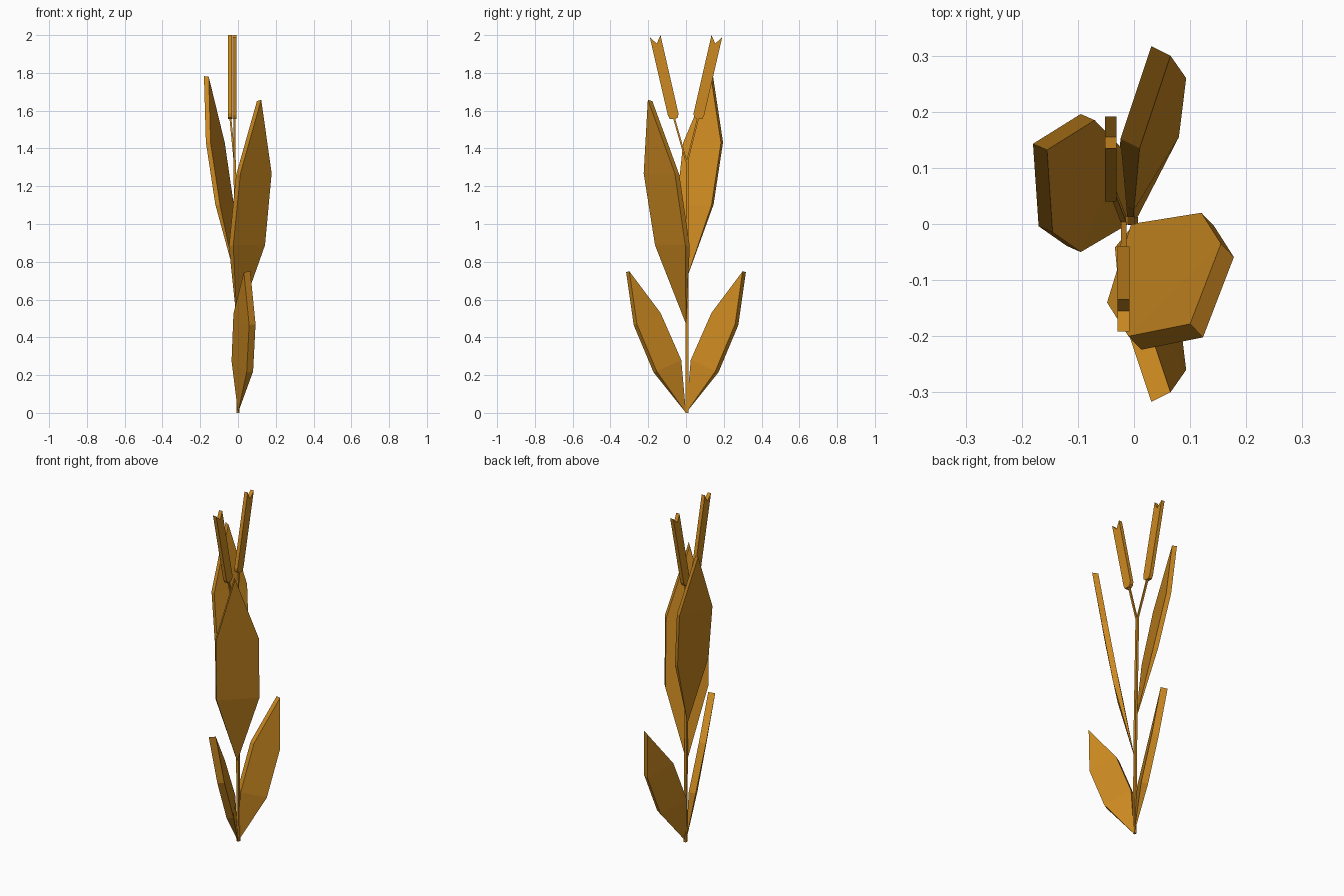
import bpy, bmesh
from mathutils import Vector

if "Cube" in bpy.data.objects:
    bpy.data.objects.remove(bpy.data.objects["Cube"])

mat = bpy.data.materials.new("golden_plant")
mat.diffuse_color = (0.6, 0.25, 0.015, 1)
mat.use_nodes = True
mat.node_tree.nodes["Principled BSDF"].inputs["Base Color"].default_value = mat.diffuse_color


def finish(name, bm):
    bmesh.ops.recalc_face_normals(bm, faces=bm.faces[:])
    me = bpy.data.meshes.new(name)
    bm.to_mesh(me)
    bm.free()
    me.materials.append(mat)
    ob = bpy.data.objects.new(name, me)
    bpy.context.collection.objects.link(ob)
    return ob


def leaf(name, base, rim, offset, mirror=1):
    """Plate with a pointed base; rim = right low, right high, tip, left high, left low."""
    bm = bmesh.new()
    flip = lambda p: bm.verts.new((p[0], p[1] * mirror, p[2]))
    b = flip(base)
    top = [flip(p) for p in rim]
    low = [flip(Vector(p) + Vector(offset)) for p in rim]
    for r1, r2, tip, l2, l1 in (top, low):
        bm.faces.new((b, r1, l1))
        bm.faces.new((r1, r2, l2, l1))
        bm.faces.new((r2, tip, l2))
    for i in range(4):
        bm.faces.new((top[i], top[i + 1], low[i + 1], low[i]))
    bm.faces.new((b, top[0], low[0]))
    bm.faces.new((b, top[4], low[4]))
    return finish(name, bm)


def rod(name, path, r):
    """Square rod through the path points."""
    bm = bmesh.new()
    rings = [[bm.verts.new((x + dx * r, y + dy * r, z))
              for dx, dy in ((-1, -1), (1, -1), (1, 1), (-1, 1))] for x, y, z in path]
    for a, c in zip(rings, rings[1:]):
        for i in range(4):
            j = (i + 1) % 4
            bm.faces.new((a[i], a[j], c[j], c[i]))
    bm.faces.new(rings[0])
    bm.faces.new(rings[-1])
    return finish(name, bm)


def bud(name, x0, x1, side):
    """Flat notched seed head, a y-z outline extruded along x."""
    outline = [(0.055, 1.555), (0.085, 1.555), (0.096, 1.575), (0.192, 1.99),
               (0.155, 1.955), (0.135, 2.0), (0.04, 1.585), (0.043, 1.565)]
    bm = bmesh.new()
    a, b = [[bm.verts.new((x, y * side, z)) for y, z in outline] for x in (x0, x1)]
    # split at the notch so both prongs stay clean
    for ring in (a, b):
        bm.faces.new((ring[0], ring[1], ring[2], ring[3], ring[4]))
        bm.faces.new((ring[0], ring[4], ring[5], ring[6], ring[7]))
    n = len(outline)
    for i in range(n):
        j = (i + 1) % n
        bm.faces.new((a[i], a[j], b[j], b[i]))
    return finish(name, bm)


# Lower pair of leaves, mirrored front to back
lower = [(0.08, 0.155, 0.22), (0.093, 0.26, 0.47), (0.065, 0.30, 0.75),
         (0.01, 0.135, 0.53), (0.0, 0.025, 0.28)]
for name, m in (("lower_leaf_back", 1), ("lower_leaf_front", -1)):
    leaf(name, (0, 0, 0), lower, (-0.034, 0.017, -0.005), m)

# Upper leaves
leaf("upper_leaf_front", (-0.005, 0, 0.47),
     [(0.12, 0.02, 0.88), (0.155, -0.035, 1.26), (0.10, -0.178, 1.65),
      (-0.01, -0.20, 1.26), (-0.048, -0.14, 0.88)], (0.023, -0.024, 0.008))
leaf("upper_leaf_back", (-0.01, 0, 0.70),
     [(-0.022, 0.135, 1.10), (-0.07, 0.185, 1.43), (-0.155, 0.132, 1.78),
      (-0.145, -0.015, 1.43), (-0.095, -0.05, 1.10)], (-0.025, 0.011, 0.003))

# Stem and forked stalks
rod("stem", [(0, 0.005, 0), (-0.006, 0.006, 0.7), (-0.018, 0.006, 1.34)], 0.007)
rod("stalk_back", [(-0.018, 0.006, 1.33), (-0.041, 0.066, 1.57)], 0.005)
rod("stalk_front", [(-0.018, 0.002, 1.33), (-0.019, -0.066, 1.57)], 0.005)

# Seed heads
bud("seed_head_back", -0.052, -0.031, 1)
bud("seed_head_front", -0.029, -0.008, -1)
